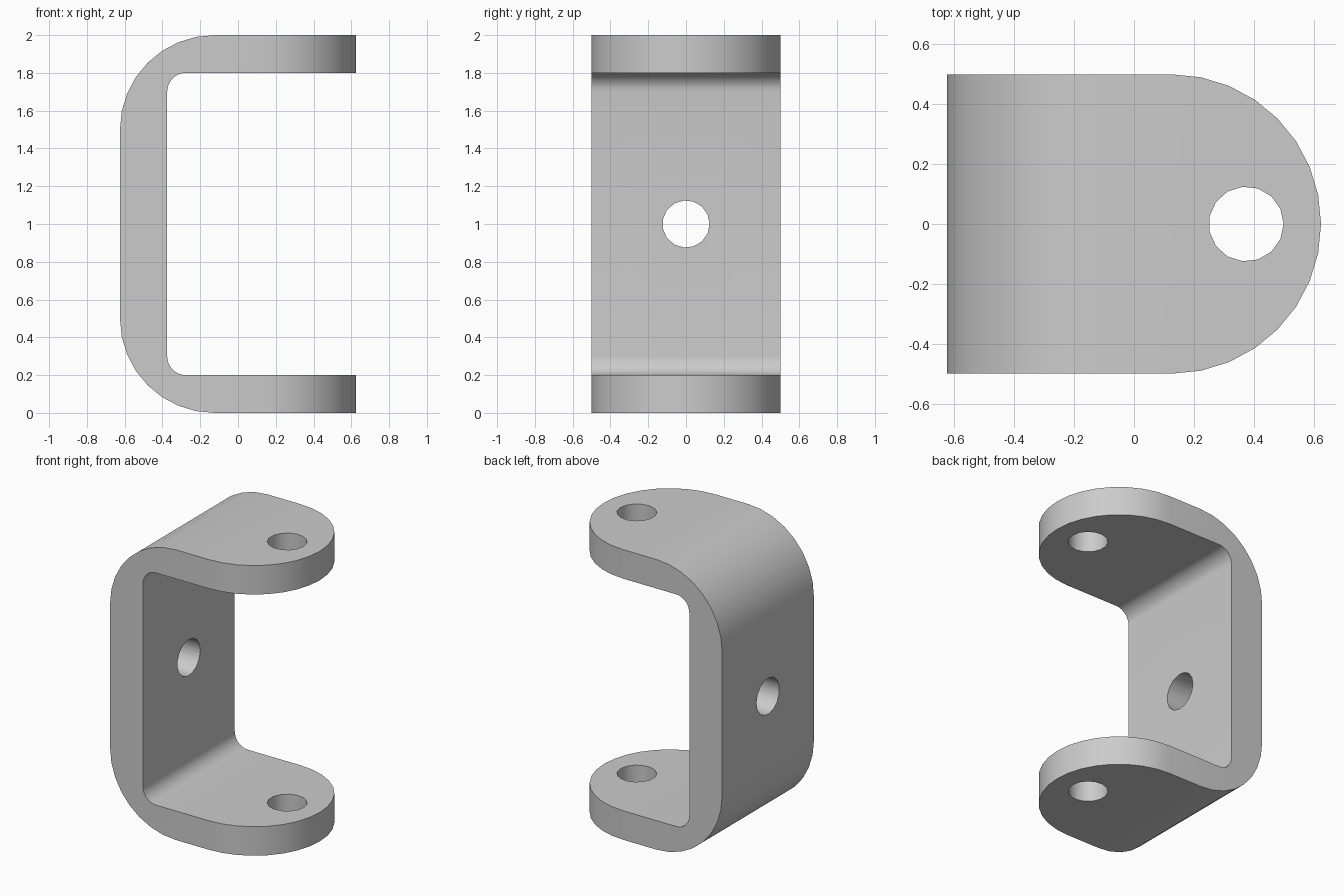
import bpy
import bmesh
from math import cos, sin, pi
from mathutils import Vector

cube = bpy.data.objects.get("Cube")
if cube:
    bpy.data.objects.remove(cube, do_unlink=True)

grey = bpy.data.materials.new("light_grey")
grey.use_nodes = True
colour = (0.6, 0.6, 0.6, 1)
grey.diffuse_color = colour
grey.node_tree.nodes["Principled BSDF"].inputs["Base Color"].default_value = colour


def arc(cx, cy, radius, start, end, steps):
    """Points along an arc, with angles given in quarter turns."""
    angles = [(start + (end - start) * i / steps) * pi / 2 for i in range(steps + 1)]
    return [(cx + radius * cos(a), cy + radius * sin(a)) for a in angles]


def prism(name, outline, to_3d, direction):
    """Extrude a flat outline into a solid."""
    bm = bmesh.new()
    face = bm.faces.new([bm.verts.new(to_3d(u, v)) for u, v in outline])
    extruded = bmesh.ops.extrude_face_region(bm, geom=[face])["geom"]
    moved = [g for g in extruded if isinstance(g, bmesh.types.BMVert)]
    bmesh.ops.translate(bm, verts=moved, vec=Vector(direction))
    bmesh.ops.recalc_face_normals(bm, faces=bm.faces)
    mesh = bpy.data.meshes.new(name)
    bm.to_mesh(mesh)
    bm.free()
    mesh.materials.append(grey)
    obj = bpy.data.objects.new(name, mesh)
    bpy.context.collection.objects.link(obj)
    return obj


# Bent C-shaped strip: upper half of the side profile, mirrored about mid height
upper = [(1, 2)] + arc(-0.125, 1.5, 0.5, 1, 2, 8)
inner = arc(-0.275, 1.7, 0.1, 2, 1, 8) + [(1, 1.8)]
flip = lambda pts: [(x, 2 - z) for x, z in reversed(pts)]
profile = upper + flip(upper) + flip(inner) + inner
bracket = prism("bracket", profile, lambda x, z: (x, -0.6, z), (0, 1.2, 0))

# Plan outline with rounded arm ends
plan = [(-1, -0.5)] + arc(0.125, 0, 0.5, -1, 1, 16) + [(-1, 0.5)]
plan_cutter = prism("plan_cutter", plan, lambda x, y: (x, y, -0.5), (0, 0, 3))

# Pin holes through both arms, and a mounting hole through the back
circle = arc(0, 0, 0.125, 0, 4, 15)[:-1]
pin_cutter = prism("pin_hole_cutter", circle, lambda x, y: (x + 0.375, y, -0.5), (0, 0, 3))
back_cutter = prism("back_hole_cutter", circle, lambda y, z: (-1, y, z + 1), (1, 0, 0))

cutters = [(plan_cutter, 'INTERSECT'), (pin_cutter, 'DIFFERENCE'), (back_cutter, 'DIFFERENCE')]
for cutter, operation in cutters:
    cutter.hide_render = True
    mod = bracket.modifiers.new(cutter.name, 'BOOLEAN')
    mod.object = cutter
    mod.operation = operation
    mod.solver = 'EXACT'

# Bake the cuts and drop the helpers
bpy.context.view_layer.update()
evaluated = bracket.evaluated_get(bpy.context.evaluated_depsgraph_get())
result = bpy.data.meshes.new_from_object(evaluated)
bracket.modifiers.clear()
bracket.data = result
for cutter, _ in cutters:
    bpy.data.objects.remove(cutter, do_unlink=True)

# Smooth bends with crisp edges
bpy.ops.object.select_all(action='DESELECT')
bracket.select_set(True)
bpy.context.view_layer.objects.active = bracket
bpy.ops.object.shade_smooth_by_angle(angle=pi / 6)
